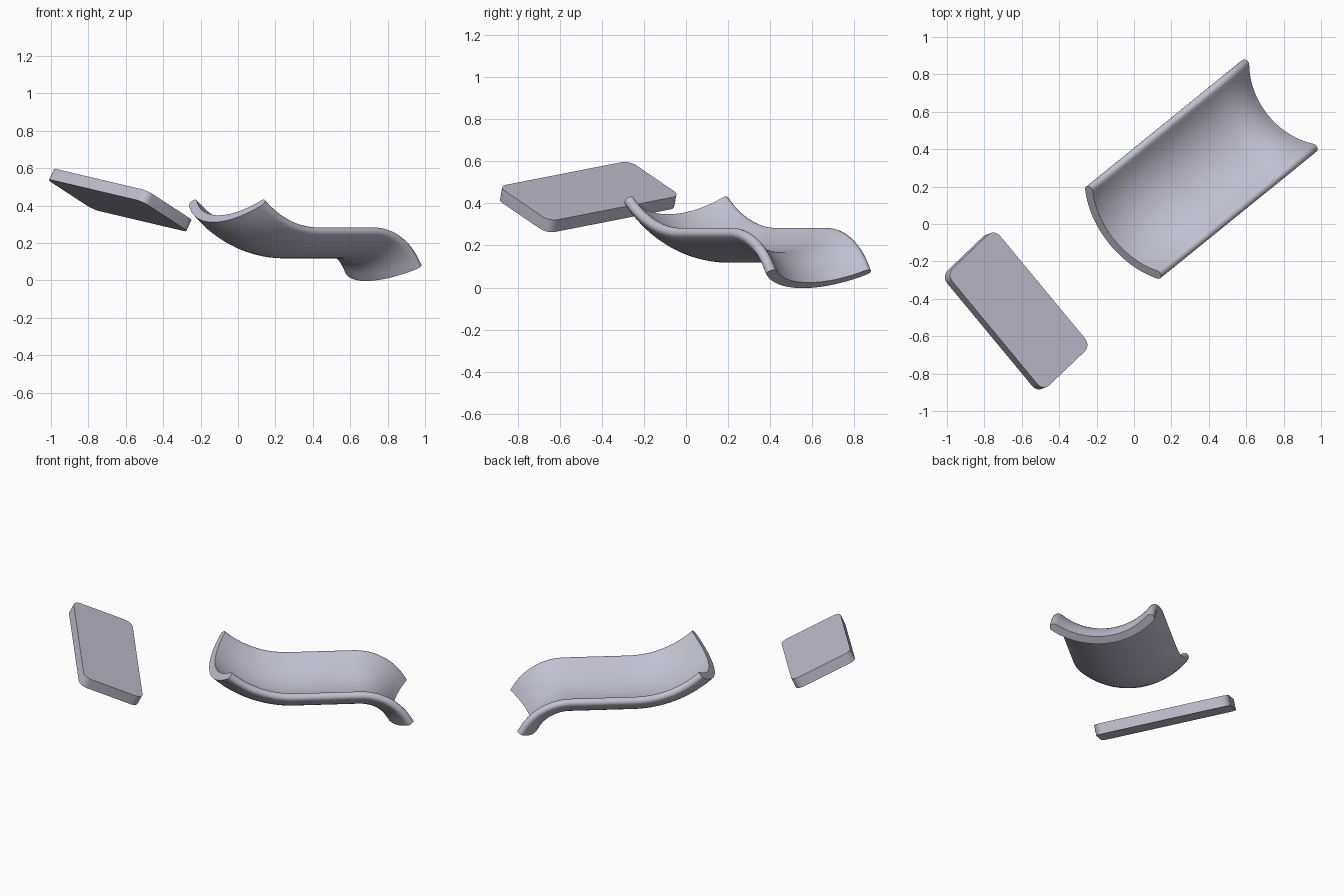
import bpy, bmesh, math
from mathutils import Vector, Matrix

if "Cube" in bpy.data.objects:
    bpy.data.objects.remove(bpy.data.objects["Cube"])

mat = bpy.data.materials.new("pale_lavender_grey")
mat.use_nodes = True
COLOUR = (0.54, 0.53, 0.63, 1)
mat.diffuse_color = COLOUR
mat.node_tree.nodes["Principled BSDF"].inputs["Base Color"].default_value = COLOUR


def finish(bm, name, matrix):
    bmesh.ops.recalc_face_normals(bm, faces=bm.faces)
    mesh = bpy.data.meshes.new(name)
    bm.to_mesh(mesh)
    bm.free()
    mesh.materials.append(mat)
    obj = bpy.data.objects.new(name, mesh)
    bpy.context.collection.objects.link(obj)
    obj.matrix_world = matrix
    bpy.ops.object.select_all(action='DESELECT')
    obj.select_set(True)
    bpy.context.view_layer.objects.active = obj
    bpy.ops.object.shade_smooth_by_angle(angle=math.radians(35))


def frame(origin, x_axis, y_axis):
    x = Vector(x_axis).normalized()
    z = x.cross(Vector(y_axis)).normalized()
    m = Matrix((x, z.cross(x), z)).transposed().to_4x4()
    m.translation = origin
    return m


# Flat plate with rounded corners, tilted
bm = bmesh.new()
bmesh.ops.create_cube(bm, size=1)
bmesh.ops.scale(bm, vec=(0.82, 0.39, 0.065), verts=bm.verts)
uprights = [e for e in bm.edges if abs(e.verts[0].co.z - e.verts[1].co.z) > 0.01]
bmesh.ops.bevel(bm, geom=uprights, offset=0.05, segments=6, profile=0.5, affect='EDGES')
finish(bm, "tilted_plate", frame((-0.63, -0.465, 0.43), (0.53, -0.64, -0.125), (0.23, 0.22, -0.15)))

# Trough cross-section: an arc of even thickness with round rims
RADIUS, HALF, WALL, DEPTH = 0.423, math.radians(43.3), 0.025, 0.165


def arc(radius, start, end, steps, cx=0, cz=0):
    return [(cx + radius * math.sin(a), cz - radius * math.cos(a))
            for a in (start + (end - start) * i / steps for i in range(steps + 1))]


centre = RADIUS + WALL - DEPTH
tip_x = RADIUS * math.sin(HALF)
tip_z = centre - RADIUS * math.cos(HALF)
profile = arc(RADIUS + WALL, -HALF, HALF, 28, 0, centre)
profile += arc(WALL, HALF, HALF + math.pi, 8, tip_x, tip_z)[1:-1]
profile += arc(RADIUS - WALL, HALF, -HALF, 28, 0, centre)
profile += arc(WALL, math.pi - HALF, 2 * math.pi - HALF, 8, -tip_x, tip_z)[1:-1]

# Rim path: sweeps down, runs level, then curls over (position, height, pitch)
LEVEL, LOW_R, HIGH_R = 0.283, 0.557, 0.35
BEND_IN, BEND_OUT = 0.38, 0.76
low, high = math.radians(43), math.radians(58)
path = []
for i in range(15):
    a = low * (1 - i / 14)
    path.append((BEND_IN - LOW_R * math.sin(a), LEVEL + LOW_R * (1 - math.cos(a)), a))
for i in range(17):
    a = high * i / 16
    path.append((BEND_OUT + HIGH_R * math.sin(a), LEVEL - HIGH_R * (1 - math.cos(a)), a))
u, z, a = path[-1]
path.append((u + 0.04 * math.cos(a), z - 0.04 * math.sin(a), a))

# Curved trough swept along the path
bm = bmesh.new()
rings = [[bm.verts.new((u + n * math.sin(a), -v, z + n * math.cos(a))) for v, n in profile]
         for u, z, a in path]
for r1, r2 in zip(rings, rings[1:]):
    for i in range(len(profile)):
        j = (i + 1) % len(profile)
        bm.faces.new((r1[i], r1[j], r2[j], r2[i]))
bm.faces.new(rings[0])
bm.faces.new(rings[-1])
finish(bm, "curved_trough", frame((-0.045, -0.035, 0), (0.777, 0.63, 0), (-0.63, 0.777, 0)))
